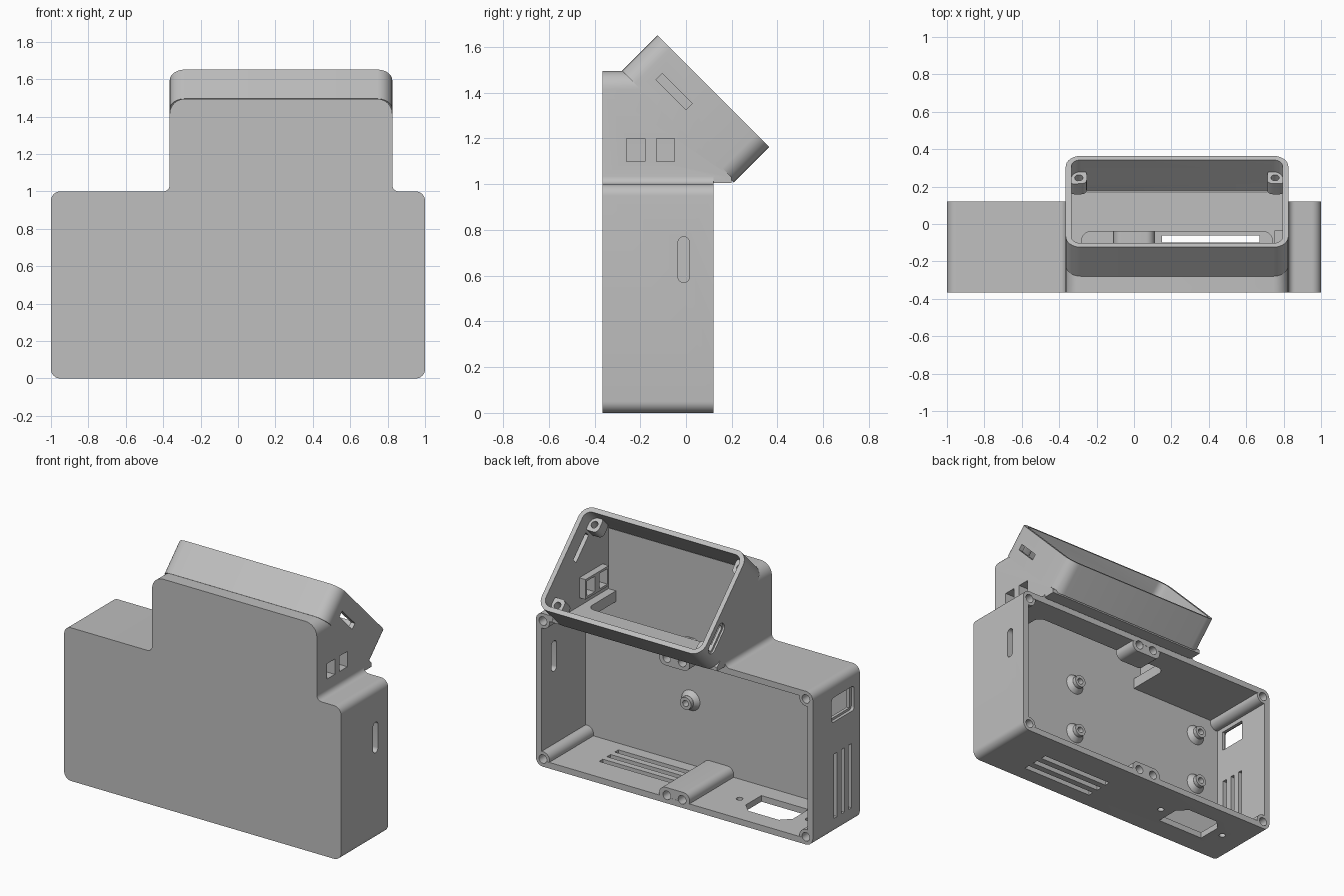
import bpy
import bmesh
from math import sin, cos, pi, radians
from mathutils import Matrix, Vector

cube = bpy.data.objects.get("Cube")
if cube:
    bpy.data.objects.remove(cube, do_unlink=True)

grey = bpy.data.materials.new("Light grey plastic")
grey.use_nodes = True
grey.diffuse_color = (0.52, 0.52, 0.52, 1)
grey.node_tree.nodes["Principled BSDF"].inputs["Base Color"].default_value = (0.52, 0.52, 0.52, 1)


def frame(u, v, w, origin=(0, 0, 0)):
    m = Matrix((u, v, w)).transposed().to_4x4()
    m.translation = Vector(origin)
    return m


# Drawing planes: profile u, profile v, extrusion direction
X, Y, Z = Vector((1, 0, 0)), Vector((0, 1, 0)), Vector((0, 0, 1))
TOP = frame(X, Y, Z)
FRONT = frame(X, Z, Y)
SIDE = frame(Y, Z, X)
RIM = frame(X, (Z - Y).normalized(), (Y + Z).normalized(), (0.23, 0.12, 1.4075))


def rounded(cx, cy, w, h, r=0.0, angle=0, segs=8):
    """Rectangle with corner radii given from lower left, anticlockwise."""
    radii = r if isinstance(r, tuple) else (r,) * 4
    pts = []
    for i, (sx, sy) in enumerate(((-1, -1), (1, -1), (1, 1), (-1, 1))):
        rad = min(radii[i], w / 2 - 0.0005, h / 2 - 0.0005)
        ox, oy = sx * (w / 2 - rad), sy * (h / 2 - rad)
        steps = segs if rad > 0 else 0
        for k in range(steps + 1):
            a = pi + i * pi / 2 + (k / steps * pi / 2 if steps else 0)
            pts.append((ox + rad * cos(a), oy + rad * sin(a)))
    c, s = cos(radians(angle)), sin(radians(angle))
    return [(cx + x * c - y * s, cy + x * s + y * c) for x, y in pts]


def span(x0, x1, y0, y1, r=0.0):
    return rounded((x0 + x1) / 2, (y0 + y1) / 2, x1 - x0, y1 - y0, r)


def disc(cx, cy, r):
    return [(cx + r * cos(k * pi / 12), cy + r * sin(k * pi / 12)) for k in range(24)]


def prism(name, pts, lo, hi, plane, taper=None):
    """Extruded profile; taper = (centre x, centre y, scale) of the far end."""
    bm = bmesh.new()
    tx, ty, k = taper or (0, 0, 1)
    a = [bm.verts.new((x, y, lo)) for x, y in pts]
    b = [bm.verts.new((tx + (x - tx) * k, ty + (y - ty) * k, hi)) for x, y in pts]
    bm.faces.new(a)
    bm.faces.new(b)
    for i in range(len(pts)):
        j = (i + 1) % len(pts)
        bm.faces.new((a[i], a[j], b[j], b[i]))
    bm.transform(plane)
    bmesh.ops.recalc_face_normals(bm, faces=bm.faces)
    mesh = bpy.data.meshes.new(name)
    bm.to_mesh(mesh)
    bm.free()
    mesh.materials.append(grey)
    obj = bpy.data.objects.new(name, mesh)
    bpy.context.collection.objects.link(obj)
    return obj


def combine(target, tool, operation):
    mod = target.modifiers.new("join", "BOOLEAN")
    mod.operation, mod.object, mod.solver = operation, tool, "EXACT"
    bpy.context.view_layer.objects.active = target
    bpy.ops.object.modifier_apply(modifier=mod.name)
    bpy.data.objects.remove(tool, do_unlink=True)


def add(*args, **kw):
    combine(case, prism("addition", *args, **kw), "UNION")


def cut(*args, **kw):
    combine(case, prism("cutter", *args, **kw), "DIFFERENCE")


# Outer shell: main box, neck behind the front plate, tilted display housing
case = prism("enclosure", span(-1, 1, 0, 1, 0.05), -0.365, 0.12, FRONT)
neck = prism("neck", [(-0.365, 0.97), (-0.365, 1.495), (-0.265, 1.495), (0.2, 1.03),
                      (0.2, 1.005), (0.11, 1.005), (0.11, 0.97)], -0.6, 1, SIDE)
combine(neck, prism("neck_outline", span(-0.365, 0.825, 0.9, 1.495, (0, 0, 0.08, 0.08)),
                    -0.5, 0.5, FRONT), "INTERSECT")
combine(case, neck, "UNION")
add(rounded(0, 0, 1.19, 0.69, 0.08), -0.22, 0, RIM)

# Concave fillets where the neck meets the box
for edge, s in ((-0.365, -1), (0.825, 1)):
    f = 0.035
    arc = [(edge + s * f * (1 - sin(t * pi / 12)), 1 + f * (1 - cos(t * pi / 12))) for t in range(7)]
    add([(edge - s * 0.01, 0.99), (edge + s * f, 0.99)] + arc + [(edge - s * 0.01, 1 + f)],
        -0.365, 0.12, FRONT)

# Hollow interiors
cut(span(-0.96, 0.96, 0.04, 0.96, 0.02), -0.335, 0.3, FRONT)
hollow = prism("neck_hollow", [(-0.335, 1.03), (-0.335, 1.465), (-0.2, 1.465), (0.185, 1.04),
                               (0.185, 1.03)], -0.6, 1, SIDE)
combine(hollow, prism("hollow_outline", span(-0.335, 0.795, 0.9, 1.465, (0, 0, 0.05, 0.05)),
                      -0.5, 0.5, FRONT), "INTERSECT")
combine(case, hollow, "DIFFERENCE")
cut(rounded(0, 0, 1.13, 0.63, 0.05), -0.23, 0.1, RIM)

# Screw pillars in the box corners and paired pillars in the middle
screws = [(x, z) for x in (-0.95, 0.95) for z in (0.05, 0.95)]
for x, z in screws:
    add(disc(x, z, 0.048), -0.345, 0.119, FRONT)
for z in (0.052, 0.948):
    add(rounded(0, z, 0.22, 0.1, 0.045), -0.345, 0.119, FRONT)
    screws += [(-0.055, z), (0.055, z)]
for x, z in screws:
    cut(disc(x, z, 0.028), -0.1, 0.2, FRONT)

# Circuit board standoffs with flared feet
for x in (-0.78, 0.2):
    for z in (0.46, 0.81):
        add(disc(x, z, 0.075), -0.345, -0.305, FRONT, taper=(x, z, 0.55))
        add(disc(x, z, 0.04), -0.34, -0.28, FRONT)
        cut(disc(x, z, 0.02), -0.325, -0.2, FRONT)

# Display mounting bosses in the tilted housing
for sx in (-1, 1):
    for sy in (-1, 1):
        cx, cy = sx * 0.53, sy * 0.275
        add(rounded(cx, cy, 0.095, 0.1, 0.03), -0.17, -0.09, RIM)
        cut(disc(cx - sx * 0.005, cy - sy * 0.005, 0.022), -0.15, 0, RIM)

# Passage between box and housing
cut(span(-0.28, 0.74, -0.335, -0.04, (0, 0, 0.05, 0.05)), 0.87, 1.1, TOP)

# Framed square sockets, card slot and long slot on the left wall
add(span(-0.275, -0.035, 1.085, 1.215), 0.75, 0.81, SIDE)
for y in (-0.22, -0.09):
    cut(rounded(y, 1.15, 0.08, 0.1), 0.7, 0.9, SIDE)
cut(rounded(-0.052, 1.405, 0.185, 0.04, 0, 135), 0.7, 0.9, SIDE)
cut(rounded(-0.01, 0.67, 0.05, 0.2, 0.025), 0.9, 1.1, SIDE)

# Recessed cable slot on the right side of the housing
cut(rounded(0.205, 1.22, 0.2, 0.07, 0.035, 135), -0.4, -0.353, SIDE)
cut(rounded(0.205, 1.22, 0.17, 0.04, 0.02, 135), -0.4, -0.3, SIDE)

# Switch opening and vents on the right wall
cut(rounded(-0.19, 0.81, 0.23, 0.16, 0.02), -1.1, -0.98, SIDE)
cut(rounded(-0.19, 0.81, 0.19, 0.13), -1.1, -0.9, SIDE)
for y in (-0.265, -0.19, -0.115):
    cut(rounded(y, 0.31, 0.03, 0.42), -1.1, -0.9, SIDE)

# Vents and power inlet in the floor
for y in (-0.24, -0.16, -0.08):
    cut(rounded(0.41, y, 0.52, 0.038), -0.1, 0.06, TOP)
cut([(-0.73, -0.22), (-0.39, -0.22), (-0.39, -0.06), (-0.45, 0.0),
     (-0.67, 0.0), (-0.73, -0.06)], -0.1, 0.06, TOP)
for x in (-0.81, -0.31):
    cut(disc(x, -0.11, 0.02), -0.1, 0.06, TOP)

# Shading
bpy.ops.object.select_all(action="DESELECT")
case.select_set(True)
bpy.context.view_layer.objects.active = case
bpy.ops.object.shade_smooth_by_angle(angle=radians(30))
